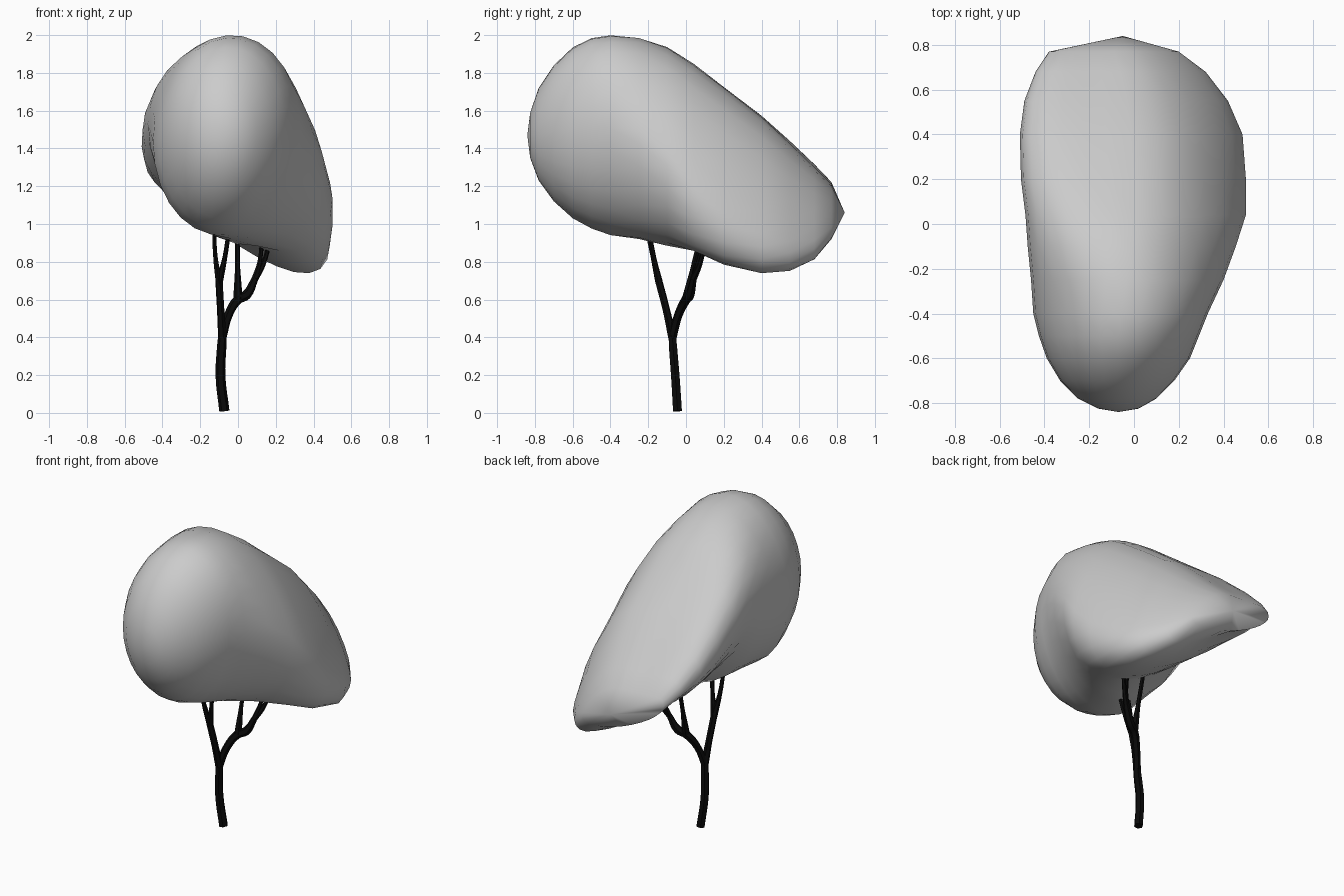
import bpy
import bmesh
from math import cos, sin, tau, radians

default_cube = bpy.data.objects.get("Cube")
if default_cube:
    bpy.data.objects.remove(default_cube, do_unlink=True)


def make_material(name, color):
    material = bpy.data.materials.new(name)
    material.use_nodes = True
    material.diffuse_color = color
    material.node_tree.nodes["Principled BSDF"].inputs["Base Color"].default_value = color
    return material


canopy_grey = make_material("canopy_grey", (0.6, 0.6, 0.6, 1))
bark_black = make_material("bark_black", (0.003, 0.003, 0.003, 1))


def select_only(obj):
    bpy.ops.object.select_all(action="DESELECT")
    obj.select_set(True)
    bpy.context.view_layer.objects.active = obj


# Canopy: slanted oval sections lofted from the round front to the thin back edge
# Each section: y, left and right x, low and high z, slant
SECTIONS = [
    (-.825, -.16, .02, 1.35, 1.59, 0),
    (-.78, -.25, .1, 1.23, 1.72, 0),
    (-.7, -.33, .18, 1.12, 1.84, .02),
    (-.6, -.39, .25, 1.03, 1.935, .05),
    (-.5, -.425, .29, .975, 1.985, .07),
    (-.4, -.45, .33, .94, 2.0, .07),
    (-.25, -.46, .4, .92, 1.985, -.05),
    (-.1, -.475, .455, .885, 1.94, -.2),
    (.04, -.485, .5, .805, 1.86, -.37),
    (.2, -.505, .5, .75, 1.73, -.51),
    (.4, -.51, .485, .715, 1.565, -.61),
    (.55, -.49, .42, .735, 1.425, -.67),
    (.68, -.44, .32, .8, 1.3, -.72),
    (.77, -.38, .2, .92, 1.21, -.75),
]
FRONT_POLE = (-.07, -.84, 1.47)
BACK_POLE = (-.05, .84, 1.06)
SIDES = 28


def section_points(y, x_low, x_high, z_low, z_high, slant):
    half_width, half_height = (x_high - x_low) / 2, (z_high - z_low) / 2
    hollow = 0.1 if 0 < y < 0.7 else 0
    broad = min(1, max(0, 0.4 + 2.3 * y))
    for i in range(SIDES):
        t = tau * i / SIDES
        tilt, rise = slant * cos(t), sin(t)
        if i < SIDES / 2:
            # the top is broad, with a straighter slope down its left side
            tilt *= abs(cos(t)) ** broad
            steepness = 1.3 if cos(t) > 0 and y > -0.3 else 1
            rise = max(0, rise) ** steepness * (1 - slant ** 2) ** ((1 - broad) / 2)
        else:
            rise *= (1 - slant ** 2) ** 0.5
        x = (x_low + x_high) / 2 + half_width * cos(t)
        z = (z_low + z_high) / 2 + half_height * (tilt + rise)
        # the underside of the overhang is scooped out
        z += hollow * max(0, cos(t - radians(252))) ** 2
        yield x, y, z


def build_canopy():
    bm = bmesh.new()
    rings = [[bm.verts.new(p) for p in section_points(*s)] for s in SECTIONS]
    front, back = bm.verts.new(FRONT_POLE), bm.verts.new(BACK_POLE)
    for i in range(SIDES):
        j = (i + 1) % SIDES
        for ring, following in zip(rings, rings[1:]):
            bm.faces.new((ring[i], ring[j], following[j], following[i]))
        bm.faces.new((front, rings[0][j], rings[0][i]))
        bm.faces.new((back, rings[-1][i], rings[-1][j]))
    bmesh.ops.recalc_face_normals(bm, faces=bm.faces)
    mesh = bpy.data.meshes.new("canopy")
    bm.to_mesh(mesh)
    bm.free()
    mesh.materials.append(canopy_grey)
    canopy = bpy.data.objects.new("canopy", mesh)
    bpy.context.collection.objects.link(canopy)
    select_only(canopy)
    bpy.ops.object.shade_smooth_by_angle(angle=radians(60))


# Trunk and branches: tapering tubes along smooth paths of x, y, z, radius
def add_branch(name, *path):
    curve = bpy.data.curves.new(name, "CURVE")
    curve.dimensions = "3D"
    curve.bevel_depth = 1
    curve.bevel_resolution = 1
    curve.resolution_u = 4
    curve.use_fill_caps = True
    spline = curve.splines.new("BEZIER")
    spline.bezier_points.add(len(path) - 1)
    for point, (x, y, z, radius) in zip(spline.bezier_points, path):
        point.co = x, y, z
        point.radius = radius
        point.handle_left_type = point.handle_right_type = "AUTO"
    curve.materials.append(bark_black)
    branch = bpy.data.objects.new(name, curve)
    bpy.context.collection.objects.link(branch)
    select_only(branch)
    bpy.ops.object.convert(target="MESH")
    bpy.ops.object.shade_smooth_by_angle(angle=radians(50))


FORK = (-.083, -.072, .4, .023)
FRONT_FORK = (-.1, -.142, .69, .02)
BACK_FORK = (0, 0, .6, .025)
OUTER_FORK = (.09, .04, .71, .018)

build_canopy()
add_branch("trunk", (-.072, -.045, .01, .027), (-.093, -.057, .2, .026),
           (-.087, -.068, .34, .025), FORK)
add_branch("front_limb", FORK, (-.092, -.105, .55, .02), FRONT_FORK)
add_branch("front_right_twig", FRONT_FORK, (-.12, -.175, .83, .013), (-.126, -.21, .99, .011))
add_branch("front_left_twig", FRONT_FORK, (-.07, -.17, .82, .013), (-.045, -.2, .99, .011))
add_branch("back_limb", FORK, (-.05, -.04, .52, .023), BACK_FORK, (.045, .02, .625, .026), OUTER_FORK)
add_branch("middle_twig", BACK_FORK, (-.002, .035, .76, .014), (-.005, .1, 1.04, .011))
add_branch("inner_left_twig", OUTER_FORK, (.115, .065, .8, .012), (.13, .11, .98, .011))
add_branch("outer_left_twig", OUTER_FORK, (.135, .075, .79, .013), (.175, .11, .96, .011))
